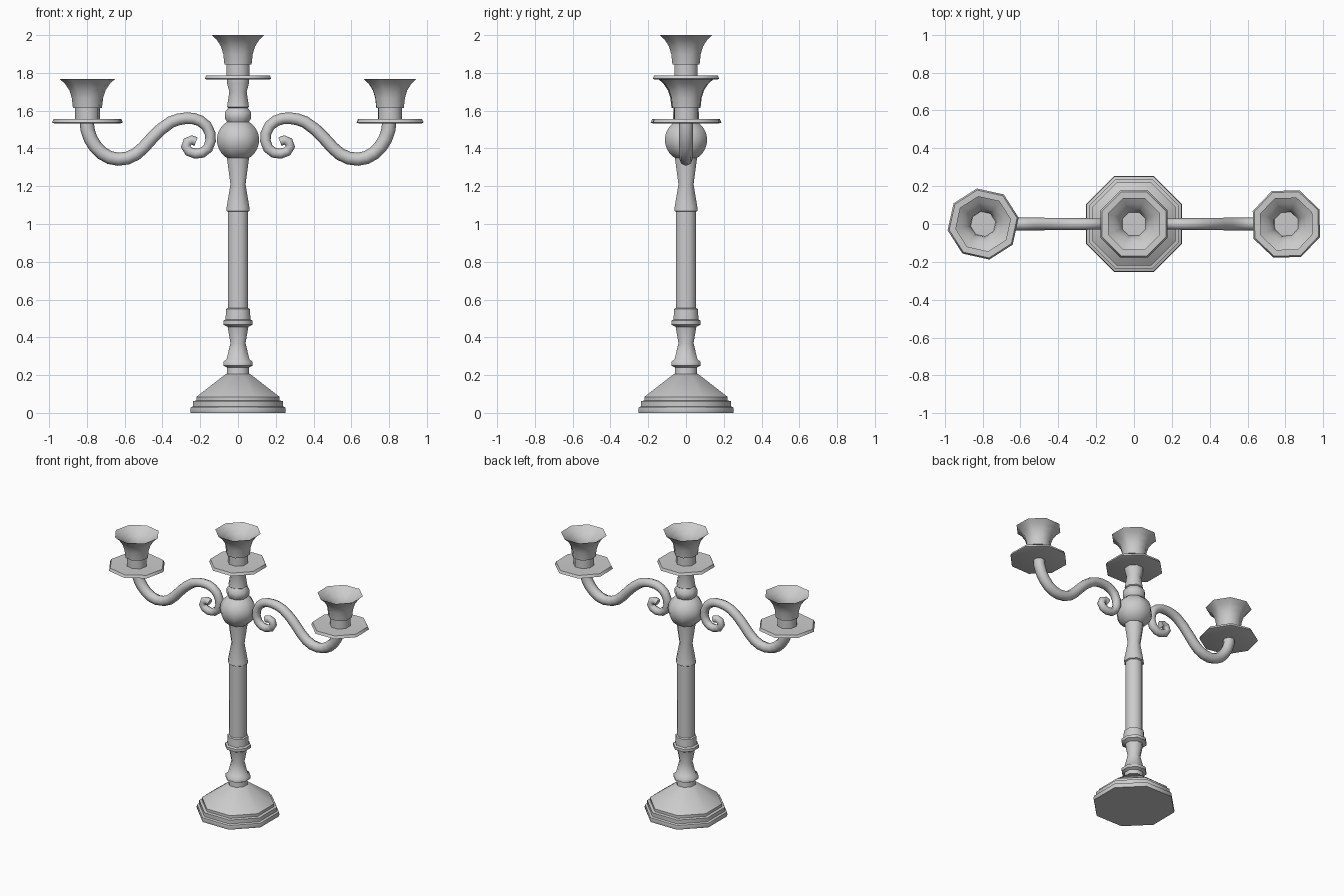
import bpy, bmesh, math
from mathutils import Vector

if "Cube" in bpy.data.objects:
    bpy.data.objects.remove(bpy.data.objects["Cube"])

SIDES = 8


def smooth(obj, angle=50):
    bpy.ops.object.select_all(action='DESELECT')
    bpy.context.view_layer.objects.active = obj
    obj.select_set(True)
    bpy.ops.object.shade_smooth_by_angle(angle=math.radians(angle))


def lathe(name, profile, loc=(0, 0, 0), turn=22.5):
    """Turn a profile of (flat-side radius, height) into a capped octagonal solid."""
    bm = bmesh.new()
    rings = []
    for r, z in profile:
        r /= math.cos(math.pi / SIDES)
        rings.append([bm.verts.new((r * math.cos(a), r * math.sin(a), z))
                      for a in (math.radians(turn) + k * math.tau / SIDES for k in range(SIDES))])
    for lo, hi in zip(rings, rings[1:]):
        for k in range(SIDES):
            n = (k + 1) % SIDES
            bm.faces.new((lo[k], lo[n], hi[n], hi[k]))
    bm.faces.new(rings[0][::-1])
    bm.faces.new(rings[-1])
    bmesh.ops.recalc_face_normals(bm, faces=bm.faces)
    me = bpy.data.meshes.new(name)
    bm.to_mesh(me)
    bm.free()
    obj = bpy.data.objects.new(name, me)
    bpy.context.collection.objects.link(obj)
    obj.location = loc
    smooth(obj)
    return obj


def tube(name, points):
    """Sweep a round section along (x, z, radius) points."""
    cu = bpy.data.curves.new(name, 'CURVE')
    cu.dimensions = '3D'
    cu.bevel_depth = 1.0
    cu.bevel_resolution = 2
    cu.use_fill_caps = True
    sp = cu.splines.new('POLY')
    sp.points.add(len(points) - 1)
    for p, (x, z, r) in zip(sp.points, points):
        p.co = (x, 0, z, 1)
        p.radius = r
    obj = bpy.data.objects.new(name, cu)
    bpy.context.collection.objects.link(obj)
    bpy.ops.object.select_all(action='DESELECT')
    bpy.context.view_layer.objects.active = obj
    obj.select_set(True)
    bpy.ops.object.convert(target='MESH')
    smooth(bpy.context.object)


# stepped base with sloping top
lathe("base", [(0.25, 0), (0.253, 0.012), (0.25, 0.03), (0.237, 0.035), (0.237, 0.062),
               (0.22, 0.066), (0.22, 0.085), (0.063, 0.207)])

# turned stem
lathe("stem", [(0.06, 0.2), (0.058, 0.24), (0.077, 0.25), (0.077, 0.27), (0.06, 0.285),
               (0.04, 0.37), (0.055, 0.455), (0.078, 0.468), (0.078, 0.488), (0.066, 0.495),
               (0.063, 0.55), (0.054, 0.555), (0.054, 1.065), (0.062, 1.07), (0.06, 1.09),
               (0.04, 1.21), (0.058, 1.345), (0.058, 1.36)])

# ball where the arms meet
lathe("ball", [(0.112 * math.sin(t), 1.445 - 0.112 * math.cos(t))
               for t in (math.radians(d) for d in range(25, 156, 13))])

# collar and neck under the middle candle holder
lathe("neck", [(0.055, 1.535), (0.07, 1.56), (0.07, 1.59), (0.052, 1.615),
               (0.058, 1.62), (0.046, 1.70), (0.058, 1.745), (0.058, 1.77)])

# drip plates and candle cups
plate = [(0.165, 0), (0.176, 0.004), (0.168, 0.022), (0.06, 0.018)]
cup = [(0.062, 0.015), (0.062, 0.08), (0.072, 0.08), (0.078, 0.135), (0.09, 0.175),
       (0.112, 0.21), (0.138, 0.235), (0.108, 0.213), (0.082, 0.185), (0.066, 0.155), (0.062, 0.13)]
for side, loc, turn in (("middle", (0, 0, 1.765), 22.5),
                        ("left", (-0.797, 0, 1.533), 10),
                        ("right", (0.805, 0, 1.533), 24)):
    lathe(side + "_drip_plate", plate, loc, turn)
    lathe(side + "_candle_cup", cup, loc, turn)

# scrolled arms, thicker toward the outer end
path = [(0.80, 1.54), (0.797, 1.50), (0.78, 1.45), (0.755, 1.41), (0.72, 1.375), (0.68, 1.352),
        (0.635, 1.343), (0.585, 1.349), (0.54, 1.37), (0.50, 1.405), (0.455, 1.455), (0.41, 1.50),
        (0.355, 1.54), (0.315, 1.554), (0.275, 1.56), (0.235, 1.558), (0.20, 1.546), (0.167, 1.52),
        (0.148, 1.48), (0.145, 1.44), (0.16, 1.40), (0.19, 1.377), (0.225, 1.372),
        (0.26, 1.384), (0.277, 1.41), (0.268, 1.435), (0.245, 1.445), (0.222, 1.436)]
for side, s in (("left", -1), ("right", 1)):
    last = len(path) - 1
    tube(side + "_arm", [(s * x, z, 0.038 - 0.014 * i / last) for i, (x, z) in enumerate(path)])
